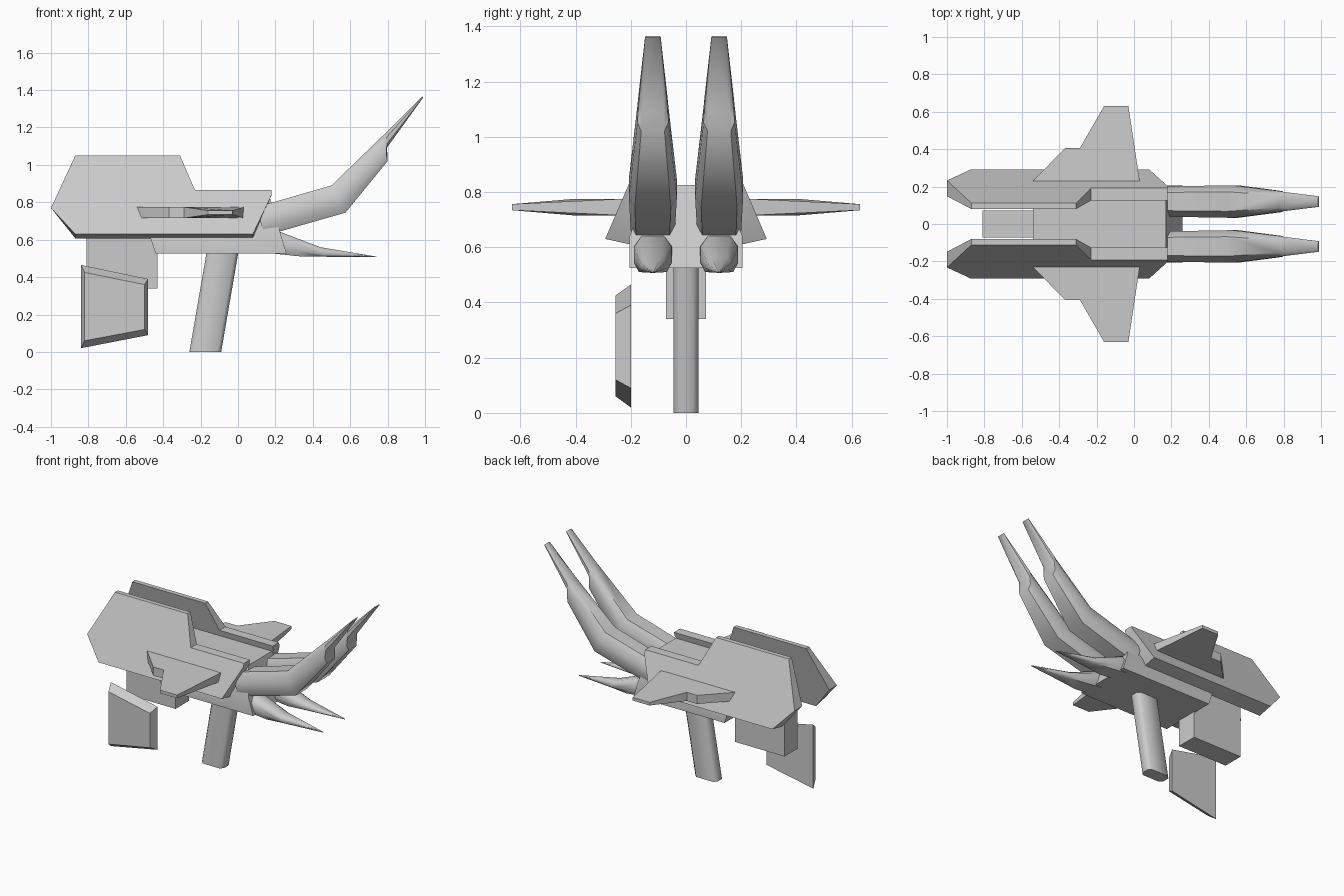
import bpy, bmesh, math

cube = bpy.data.objects.get("Cube")
if cube:
    bpy.data.objects.remove(cube, do_unlink=True)

grey = bpy.data.materials.new("plain_grey")
grey.use_nodes = True
colour = (0.6, 0.6, 0.6, 1)
grey.diffuse_color = colour
grey.node_tree.nodes["Principled BSDF"].inputs["Base Color"].default_value = colour


def loft(name, rings, mirror=False, angle=35):
    """Skin a list of equal rings and cap both ends; mirror adds the other side."""
    bm = bmesh.new()
    loops = [[bm.verts.new(p) for p in ring] for ring in rings]
    n = len(loops[0])
    for a, b in zip(loops, loops[1:]):
        for i in range(n):
            j = (i + 1) % n
            bm.faces.new((a[i], a[j], b[j], b[i]))
    bm.faces.new(loops[0])
    bm.faces.new(loops[-1])
    bmesh.ops.recalc_face_normals(bm, faces=bm.faces)
    mesh = bpy.data.meshes.new(name)
    bm.to_mesh(mesh)
    bm.free()
    mesh.materials.append(grey)
    ob = bpy.data.objects.new(name, mesh)
    bpy.context.collection.objects.link(ob)
    bpy.ops.object.select_all(action="DESELECT")
    ob.select_set(True)
    bpy.context.view_layer.objects.active = ob
    bpy.ops.object.shade_smooth_by_angle(angle=math.radians(angle))
    if mirror:
        mod = ob.modifiers.new("Mirror", "MIRROR")
        mod.use_axis = (False, True, False)
        mod.use_mirror_merge = False
    return ob


def limb_ring(top, bottom, w, centre=0.12):
    """Chamfered section spanning a top and a bottom point."""
    section = [(-0.75, 0), (-1, 0.25), (-1, 0.7), (-0.6, 1),
               (0.6, 1), (1, 0.7), (1, 0.25), (0.75, 0)]
    return [(bottom[0] + (top[0] - bottom[0]) * t, centre + s * w,
             bottom[1] + (top[1] - bottom[1]) * t) for s, t in section]


# Central body: wide below, narrowing to the top, with slanted ends
def body_ring(x_low, x_high):
    half = [(0.205, 0.525), (0.205, 0.64), (0.13, 0.825)]
    pts = half + [(-y, z) for y, z in reversed(half)]
    return [(x_low + (x_high - x_low) * (z - 0.525) / 0.3, y, z) for y, z in pts]


loft("central_body", [body_ring(-0.44, -0.54), body_ring(0.26, 0.17)])

# Leaning side shells
outline = [(-1, 0.77), (-0.87, 1.05), (-0.31, 1.05), (-0.23, 0.865), (0.18, 0.865),
           (0.18, 0.84), (0.08, 0.607), (-0.87, 0.607)]
inner = [(x, 0.08 + (1.05 - z) * 0.245, z) for x, z in outline]
outer = [(x, 0.112 + (1.05 - max(z, 0.63)) * 0.43, max(z, 0.63)) for x, z in outline]
loft("side_shell", [inner, outer], mirror=True)

# Long upswept upper prongs
loft("upper_prong", [
    limb_ring((0.1, 0.775), (0.14, 0.62), 0.08),
    limb_ring((0.5, 0.89), (0.575, 0.745), 0.087),
    limb_ring((0.77, 1.152), (0.8, 1.02), 0.056),
    limb_ring((0.8, 1.18), (0.795, 1.09), 0.052),
    limb_ring((0.985, 1.365), (0.99, 1.36), 0.028)], mirror=True, angle=50)

# Short pointed lower spikes
loft("lower_spike", [
    limb_ring((0.18, 0.64), (0.2, 0.525), 0.07),
    limb_ring((0.23, 0.64), (0.34, 0.51), 0.068),
    limb_ring((0.44, 0.56), (0.46, 0.509), 0.045),
    limb_ring((0.74, 0.51), (0.74, 0.507), 0.003)], mirror=True, angle=50)

# Stepped side wings, thinning toward the tips
plan = [(-0.54, 0.18), (-0.54, 0.23), (-0.37, 0.405), (-0.29, 0.405), (-0.16, 0.63),
        (-0.03, 0.63), (0.03, 0.23), (0.03, 0.18)]


def wing_ring(side):
    return [(x, y, 0.745 + side * (0.03 if y < 0.42 else 0.011)) for x, y in plan]


loft("side_wing", [wing_ring(-1), wing_ring(1)], mirror=True)


# Slanted grip post with chamfered corners
def post_ring(x0, x1, z):
    c, w = 0.02, 0.045
    half = [(x0, w - c), (x0 + c, w), (x1 - c, w), (x1, w - c)]
    return [(x, y, z) for x, y in half + [(x, -y) for x, y in reversed(half)]]


loft("grip_post", [post_ring(-0.26, -0.09, 0), post_ring(-0.165, 0.005, 0.55)], angle=50)

# Boxy magazine under the rear
loft("magazine", [[(x, y, z) for x, y in
                   ((-0.81, -0.073), (-0.43, -0.073), (-0.43, 0.073), (-0.81, 0.073))]
                  for z in (0.34, 0.72)])

# Separate tapered plate on one side
back = [(-0.84, 0.465), (-0.48, 0.39), (-0.48, 0.09), (-0.84, 0.02)]
front = [(-0.82, 0.425), (-0.5, 0.36), (-0.5, 0.12), (-0.82, 0.06)]
loft("loose_plate", [[(x, -0.2, z) for x, z in back],
                     [(x, -0.255, z) for x, z in front]], angle=50)
